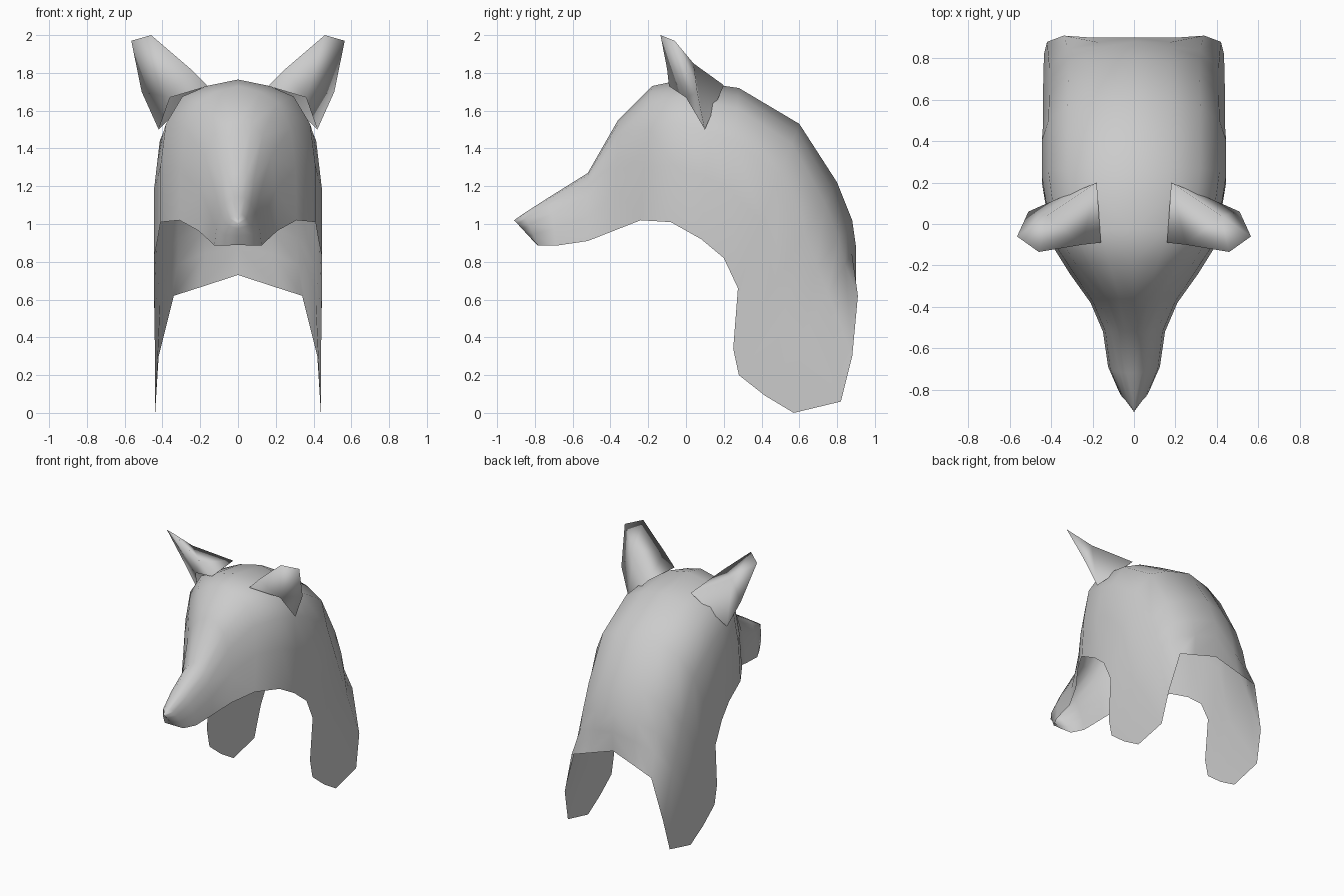
import bpy, bmesh

cube = bpy.data.objects.get("Cube")
if cube:
    bpy.data.objects.remove(cube, do_unlink=True)

fur = bpy.data.materials.new("grey_fur")
fur.use_nodes = True
GREY = (0.6, 0.6, 0.6, 1)
fur.diffuse_color = GREY
bsdf = fur.node_tree.nodes["Principled BSDF"]
bsdf.inputs["Base Color"].default_value = GREY
bsdf.inputs["Roughness"].default_value = 0.8


def mirrored_object(name, verts, faces, fix_normals=False):
    """Make a smooth half mesh and mirror it across x."""
    mesh = bpy.data.meshes.new(name)
    mesh.from_pydata(verts, [], faces)
    if fix_normals:
        bm = bmesh.new()
        bm.from_mesh(mesh)
        bmesh.ops.recalc_face_normals(bm, faces=bm.faces)
        bm.to_mesh(mesh)
        bm.free()
    mesh.materials.append(fur)
    for poly in mesh.polygons:
        poly.use_smooth = True
    obj = bpy.data.objects.new(name, mesh)
    bpy.context.collection.objects.link(obj)
    mirror = obj.modifiers.new("mirror", 'MIRROR')
    mirror.use_axis[0] = True
    mirror.merge_threshold = 0.002
    return obj


# Half arches as (share of width, share of drop): narrow snout and broad head
SNOUT = [(0, 0), (.3, .03), (.55, .15), (.75, .35), (.92, .65), (1, 1)]
HEAD = [(0, 0), (.4, .045), (.72, .12), (.93, .31), (1, .6), (1, 1)]

# Ribs from nose to back: crest y, z; hem y, z; half width; head share
RIBS = [
    (-.91, 1.02, -.79, .89, 0, 0),
    (-.86, 1.055, -.78, .885, .08, 0),
    (-.72, 1.145, -.69, .885, .125, 0),
    (-.52, 1.27, -.52, .91, .15, 0),
    (-.36, 1.55, -.38, .965, .21, .4),
    (-.18, 1.73, -.24, 1.02, .31, .8),
    (-.02, 1.765, -.08, 1.01, .41, 1),
    (.14, 1.74, .08, .92, .425, 1),
    (.28, 1.72, .2, .82, .445, 1),
    (.6, 1.53, .275, .66, .445, 1),
    (.8, 1.22, .25, .34, .44, 1),
    (.88, 1.02, .28, .2, .44, 1),
    (.9, .88, .42, .09, .44, 1),
]

# Hooded pelt: an open sheet lofted through the ribs
verts = []
for cy, cz, hy, hz, width, share in RIBS:
    for (su, sv), (hu, hv) in zip(SNOUT, HEAD):
        u = su + (hu - su) * share
        v = sv + (hv - sv) * share
        verts.append((u * width, cy + (hy - cy) * v, cz + (hz - cz) * v))

# Rear hem running down into the side flap
verts += [(0, .89, .73), (.2, .9, .665), (.34, .91, .62),
          (.42, .88, .3), (.435, .82, .06), (.438, .57, 0)]

n = len(HEAD)
faces = [(i * n + j, i * n + j + 1, (i + 1) * n + j + 1, (i + 1) * n + j)
         for i in range(len(RIBS)) for j in range(n - 1)]
mirrored_object("wolf_pelt", verts, faces)

# Ears: cupped front, blunt tip and ridged back
ear = {
    "inner": (.16, -.09, 1.73), "rim": (.25, -.1, 1.82),
    "tip_in": (.46, -.135, 2), "tip_out": (.565, -.06, 1.97),
    "outer": (.51, .06, 1.7), "low": (.42, .1, 1.5),
    "cup": (.36, 0, 1.67), "ridge": (.42, .04, 1.85),
    "root": (.18, .2, 1.735),
}
keys = list(ear)
panels = [
    "cup inner rim", "cup rim tip_in", "cup tip_in tip_out",
    "cup tip_out outer", "cup outer low",
    "inner root rim", "rim root ridge", "rim ridge tip_in",
    "tip_in ridge tip_out", "tip_out ridge outer",
    "outer ridge low", "low ridge root",
]
mirrored_object("ears", list(ear.values()),
                [[keys.index(k) for k in p.split()] for p in panels], True)
